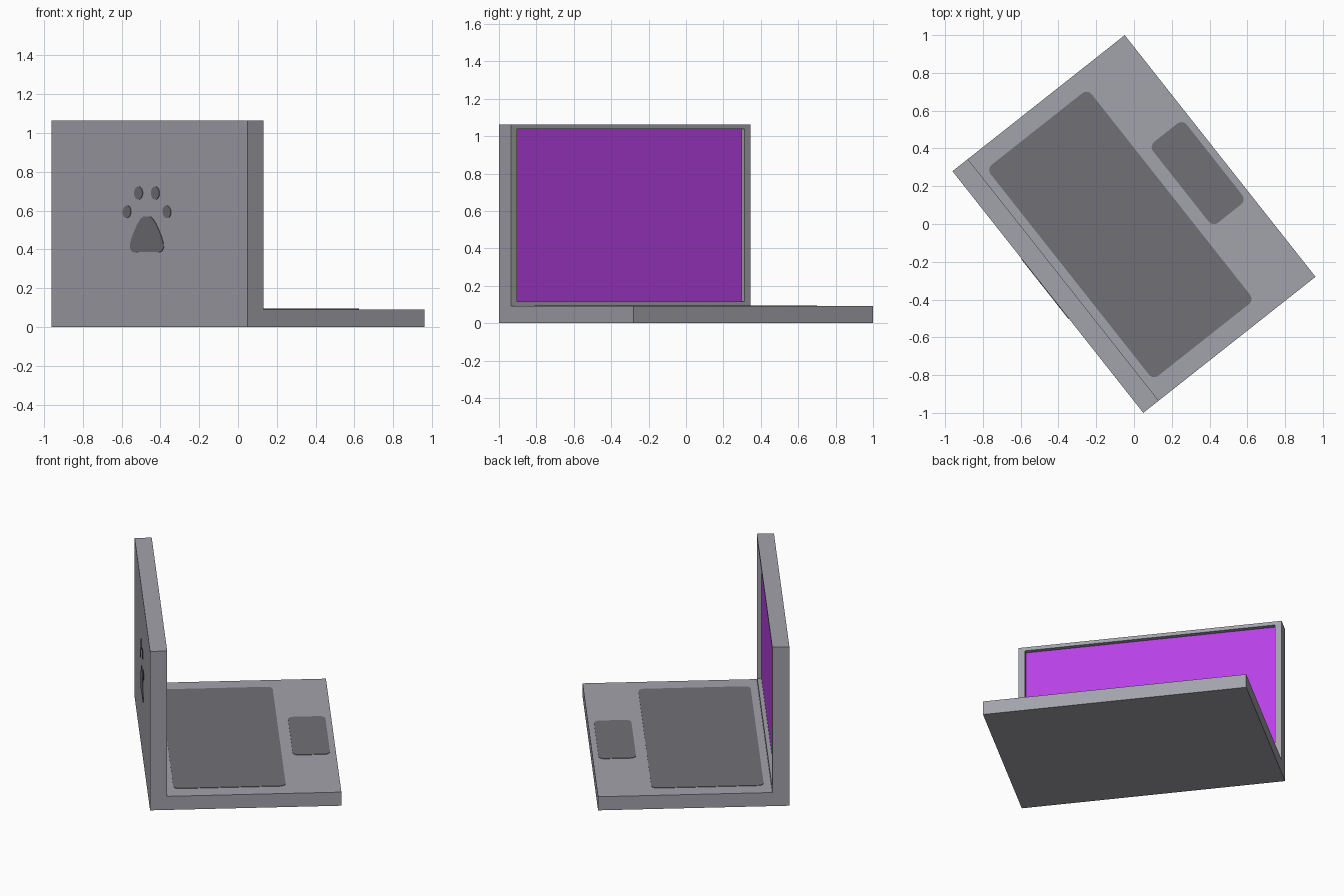
import bpy, bmesh, math
from mathutils import Matrix, Vector

if "Cube" in bpy.data.objects:
    bpy.data.objects.remove(bpy.data.objects["Cube"])

# Overall sizes in the laptop's own frame (X along the hinge, Y towards the user)
HX, HY = 0.815, 0.581
BASE_H, LID_H, LID_T = 0.091, 1.063, 0.104
TURN = Matrix.Rotation(math.radians(-51.7), 4, 'Z')


def material(name, color):
    m = bpy.data.materials.new(name)
    m.diffuse_color = (*color, 1)
    m.use_nodes = True
    m.node_tree.nodes["Principled BSDF"].inputs["Base Color"].default_value = m.diffuse_color
    return m


GREY = material("grey casing", (0.36, 0.36, 0.405))
DARK = material("dark grey", (0.165, 0.165, 0.18))
PURPLE = material("purple screen", (0.47, 0.052, 0.78))


def finish(bm, name, mats):
    bmesh.ops.recalc_face_normals(bm, faces=bm.faces)
    bm.transform(TURN)
    me = bpy.data.meshes.new(name)
    bm.to_mesh(me)
    bm.free()
    for m in mats:
        me.materials.append(m)
    ob = bpy.data.objects.new(name, me)
    bpy.context.collection.objects.link(ob)
    return ob


def plate(name, loops, place, mat, thick=0.003):
    """Thin plates from flat outlines, raised along the local Z of 'place'."""
    bm = bmesh.new()
    for pts in loops:
        f = bm.faces.new([bm.verts.new((x, y, 0)) for x, y in pts])
        ext = bmesh.ops.extrude_face_region(bm, geom=[f], use_keep_orig=True)
        top = [v for v in ext["geom"] if isinstance(v, bmesh.types.BMVert)]
        bmesh.ops.translate(bm, verts=top, vec=(0, 0, thick))
    bm.transform(place)
    return finish(bm, name, [mat])


def rounded_rect(x0, x1, y0, y1, r=0.035, n=5):
    pts = []
    corners = [(x1 - r, y1 - r), (x0 + r, y1 - r), (x0 + r, y0 + r), (x1 - r, y0 + r)]
    for k, (cx, cy) in enumerate(corners):
        for i in range(n + 1):
            a = math.pi / 2 * (k + i / n)
            pts.append((cx + r * math.cos(a), cy + r * math.sin(a)))
    return pts


def ellipse(cx, cy, rx, ry, tilt, n=16):
    c, s = math.cos(tilt), math.sin(tilt)
    out = []
    for i in range(n):
        a = 2 * math.pi * i / n
        x, y = rx * math.cos(a), ry * math.sin(a)
        out.append((cx + x * c - y * s, cy + x * s + y * c))
    return out


# Casing: L-shaped profile swept along the hinge
bm = bmesh.new()
profile = [(-HY, 0), (HY, 0), (HY, BASE_H), (-HY + LID_T, BASE_H),
           (-HY + LID_T, LID_H), (-HY, LID_H)]
side = bm.faces.new([bm.verts.new((-HX, y, z)) for y, z in profile])
ext = bmesh.ops.extrude_face_region(bm, geom=[side], use_keep_orig=True)
bmesh.ops.translate(bm, vec=(2 * HX, 0, 0),
                    verts=[v for v in ext["geom"] if isinstance(v, bmesh.types.BMVert)])
bmesh.ops.recalc_face_normals(bm, faces=bm.faces)

# Screen: inset into the inner face of the lid and pushed back
screen = next(f for f in bm.faces if f.normal.y > 0.9 and f.calc_center_median().z > 0.3)
bmesh.ops.inset_individual(bm, faces=[screen], thickness=0.034)
for v in screen.verts:
    v.co.x -= math.copysign(0.017, v.co.x)
screen = bmesh.ops.extrude_discrete_faces(bm, faces=[screen])["faces"][0]
for v in screen.verts:
    v.co.y -= 0.026
screen.material_index = 1
finish(bm, "laptop_casing", [GREY, PURPLE])

# Keyboard and touch pad plates on the base
on_base = Matrix.Translation((0, 0, BASE_H))
plate("keyboard", [rounded_rect(-0.713, 0.71, -0.432, 0.25)], on_base, DARK)
plate("touch_pad", [rounded_rect(-0.275, 0.27, 0.318, 0.545)], on_base, DARK)

# Paw print on the back of the lid: one pad and four toes
half = [(0.025, 0.57), (0.05, 0.558), (0.078, 0.53), (0.1, 0.5), (0.122, 0.465),
        (0.138, 0.43), (0.139, 0.408), (0.125, 0.39), (0.1, 0.383), (0.06, 0.387)]
pad = half + [(-x, z) for x, z in reversed(half)]
toes = [ellipse(s * x, z, 0.035, rz, -s * t)
        for s in (-1, 1) for x, z, rz, t in ((0.07, 0.69, 0.034, 0.2), (0.166, 0.593, 0.032, 0.5))]
on_back = Matrix.Translation((-0.02, -HY, 0)) @ Matrix.Rotation(math.pi / 2, 4, 'X')
plate("paw_print", [pad] + toes, on_back, DARK)
